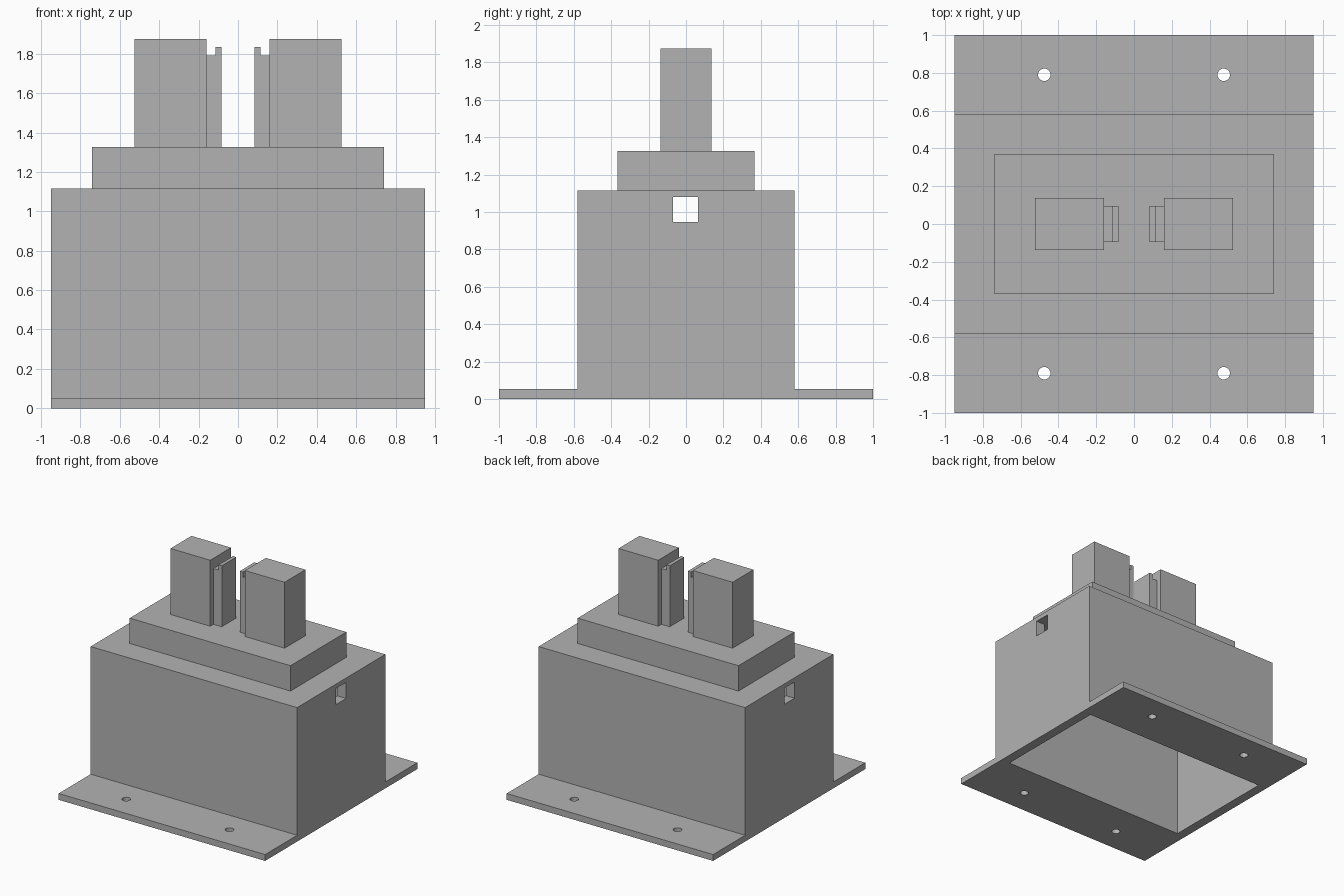
import bpy
import bmesh
from mathutils import Matrix

old = bpy.data.objects.get("Cube")
if old:
    bpy.data.objects.remove(old, do_unlink=True)

grey = bpy.data.materials.new("plain grey")
grey.use_nodes = True
grey.diffuse_color = (0.45, 0.45, 0.45, 1)
grey.node_tree.nodes["Principled BSDF"].inputs["Base Color"].default_value = (0.45, 0.45, 0.45, 1)


def finish(name, bm):
    bmesh.ops.recalc_face_normals(bm, faces=bm.faces[:])
    mesh = bpy.data.meshes.new(name)
    bm.to_mesh(mesh)
    bm.free()
    mesh.materials.append(grey)
    obj = bpy.data.objects.new(name, mesh)
    bpy.context.collection.objects.link(obj)
    return obj


def box(name, x, y, z):
    """Box from (min, max) pairs on each axis."""
    bm = bmesh.new()
    size = [b - a for a, b in (x, y, z)]
    mid = [(a + b) / 2 for a, b in (x, y, z)]
    bmesh.ops.create_cube(bm, size=1, matrix=Matrix.Translation(mid) @ Matrix.Diagonal((*size, 1)))
    return finish(name, bm)


def extrude(name, outline, axis, start, end):
    """Closed outline of (a, z) points swept along the x or y axis."""
    bm = bmesh.new()
    place = (lambda a, z: (start, a, z)) if axis == 0 else (lambda a, z: (a, start, z))
    face = bm.faces.new([bm.verts.new(place(a, z)) for a, z in outline])
    new = bmesh.ops.extrude_face_region(bm, geom=[face])["geom"]
    shift = [0, 0, 0]
    shift[axis] = end - start
    bmesh.ops.translate(bm, vec=shift, verts=[v for v in new if isinstance(v, bmesh.types.BMVert)])
    return finish(name, bm)


def cut(target, cutter):
    mod = target.modifiers.new("cut", 'BOOLEAN')
    mod.operation = 'DIFFERENCE'
    mod.solver = 'EXACT'
    mod.object = cutter
    cutter.hide_render = True
    bpy.context.view_layer.objects.active = target
    bpy.ops.object.modifier_apply(modifier=mod.name)
    bpy.data.objects.remove(cutter, do_unlink=True)


WIDTH, DEPTH, FLANGE = 0.95, 1.0, 0.053
BODY, BODY_TOP, STEP_TOP = 0.58, 1.115, 1.326

# Hollow housing with its mounting flanges, one profile swept across the width
half = [(DEPTH, 0), (DEPTH, FLANGE), (BODY, FLANGE), (BODY, BODY_TOP)]
housing = extrude("housing", half + [(-y, z) for y, z in reversed(half)], 0, -WIDTH, WIDTH)
cut(housing, box("cavity_cutter", (-0.87, 0.87), (-0.5, 0.5), (-0.1, 1.08)))

# Square cable opening in both side walls
for side in (-1, 1):
    x = sorted((side * 0.8, side * 1.1))
    cut(housing, box("cable_cutter", x, (-0.07, 0.065), (0.945, 1.079)))

# Screw holes in the flanges
for x in (-0.475, 0.475):
    for y in (-0.79, 0.79):
        bm = bmesh.new()
        bmesh.ops.create_cone(bm, cap_ends=True, segments=32, radius1=0.033, radius2=0.033,
                              depth=0.4, matrix=Matrix.Translation((x, y, 0)))
        cut(housing, finish("screw_cutter", bm))

# Raised step on the housing
box("top_step", (-0.74, 0.74), (-0.367, 0.367), (BODY_TOP, STEP_TOP))

# Pair of upright blocks with lipped inner tabs
tab = [(0.16, STEP_TOP), (0.16, 1.79), (0.113, 1.79), (0.113, 1.833), (0.083, 1.833), (0.083, STEP_TOP)]
for name, s in (("left", 1), ("right", -1)):
    box(name + "_block", sorted((s * 0.16, s * 0.525)), (-0.137, 0.137), (STEP_TOP, 1.875))
    extrude(name + "_tab", [(s * x, z) for x, z in tab], 1, -0.095, 0.095)
